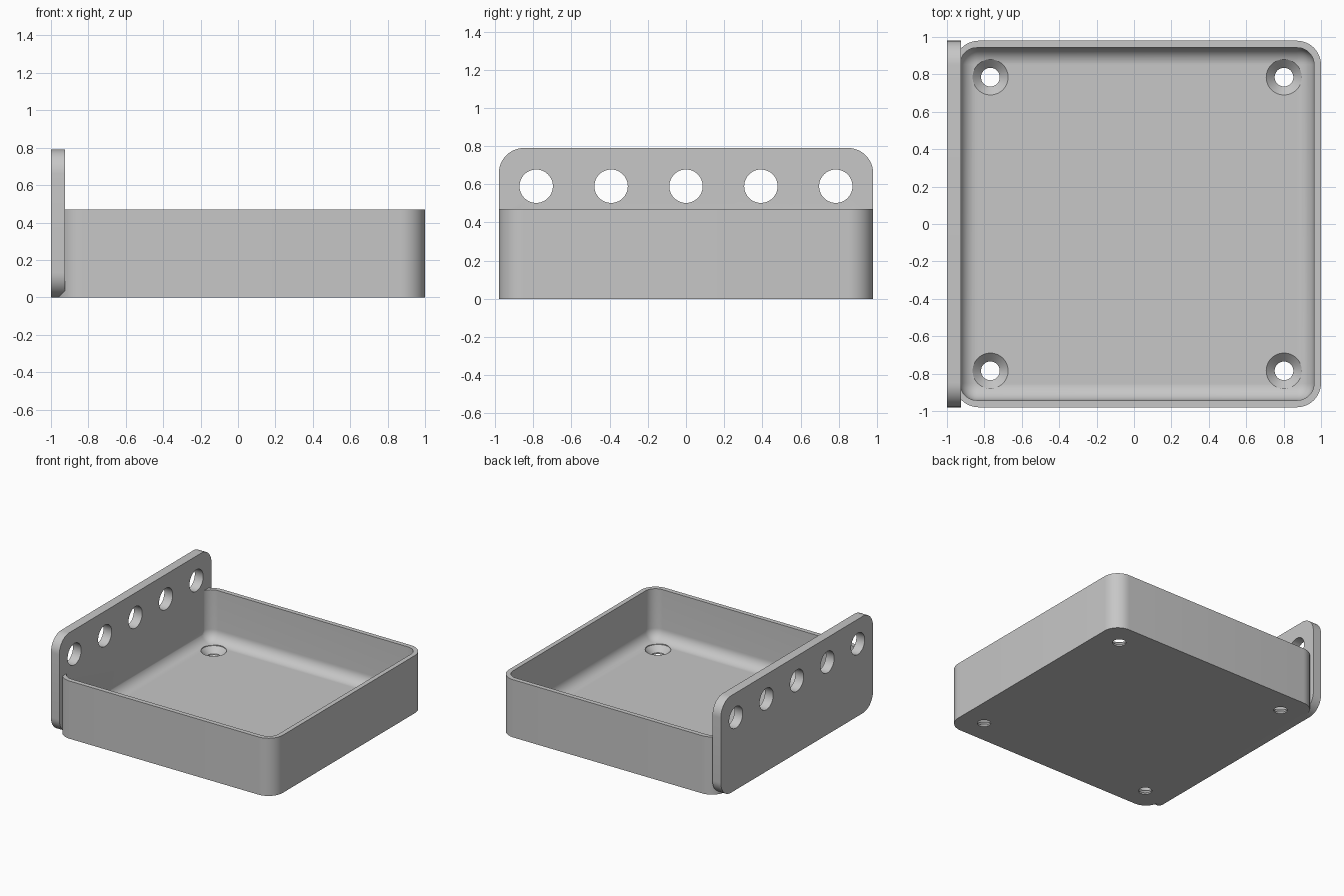
import bpy
import bmesh
import math
from mathutils import Matrix

default = bpy.data.objects.get("Cube")
if default:
    bpy.data.objects.remove(default, do_unlink=True)

grey = bpy.data.materials.new("light grey")
grey.use_nodes = True
colour = (0.57, 0.57, 0.57, 1)
grey.diffuse_color = colour
grey.node_tree.nodes["Principled BSDF"].inputs["Base Color"].default_value = colour


def finish(bm, name):
    bmesh.ops.recalc_face_normals(bm, faces=bm.faces)
    mesh = bpy.data.meshes.new(name)
    bm.to_mesh(mesh)
    bm.free()
    mesh.materials.append(grey)
    obj = bpy.data.objects.new(name, mesh)
    bpy.context.collection.objects.link(obj)
    return obj


def rounded_box(name, low, high, radius, choose, segments=12):
    """Box from low to high, with the edges picked by choose rounded."""
    bm = bmesh.new()
    bmesh.ops.create_cube(bm, size=1)
    for v in bm.verts:
        v.co = [a if c < 0 else b for c, a, b in zip(v.co, low, high)]
    edges = [e for e in bm.edges if choose(*(e.verts[0].co), *(e.verts[1].co))]
    bmesh.ops.bevel(bm, geom=edges, offset=radius, segments=segments,
                    profile=0.5, affect='EDGES', clamp_overlap=True)
    return finish(bm, name)


def spun_cutter(name, profile, matrix, sides=48):
    """Stack of rings, given as (radius, height), closed at both ends."""
    bm = bmesh.new()
    rings = [[bm.verts.new((r * math.cos(math.tau * i / sides),
                            r * math.sin(math.tau * i / sides), h))
              for i in range(sides)] for r, h in profile]
    for lower, upper in zip(rings, rings[1:]):
        for i in range(sides):
            j = (i + 1) % sides
            bm.faces.new((lower[i], lower[j], upper[j], upper[i]))
    bm.faces.new(rings[0])
    bm.faces.new(rings[-1])
    bm.transform(matrix)
    return finish(bm, name)


def combine(target, other, operation):
    mod = target.modifiers.new(operation.lower(), 'BOOLEAN')
    mod.object = other
    mod.operation = operation
    mod.solver = 'EXACT'
    bpy.context.view_layer.objects.active = target
    bpy.ops.object.modifier_apply(modifier=mod.name)
    bpy.data.objects.remove(other, do_unlink=True)


def upright(x1, y1, z1, x2, y2, z2):
    return x1 == x2 and y1 == y2


# Tray: upright corners rounded, then hollowed with a filleted cavity
RIM = 0.47
FLOOR = 0.06
tray = rounded_box("tray_with_mounting_plate", (-0.96, -0.98, 0), (1, 0.98, RIM),
                   0.13, upright)
cavity = rounded_box("cavity", (-0.93, -0.9425, FLOOR), (0.9625, 0.9425, 0.7), 0.09,
                     lambda x1, y1, z1, x2, y2, z2: min(z1, z2) < RIM)
combine(tray, cavity, 'DIFFERENCE')

# Mounting plate: the four corners rounded across its thickness
plate = rounded_box("mounting_plate", (-1, -0.98, 0), (-0.925, 0.98, 0.79), 0.13,
                    lambda x1, y1, z1, x2, y2, z2: y1 == y2 and z1 == z2)
combine(tray, plate, 'UNION')

# Row of round holes along the plate
for i in range(-2, 3):
    place = Matrix.Translation((-0.96, 0.3925 * i, 0.59)) @ Matrix.Rotation(math.pi / 2, 4, 'Y')
    combine(tray, spun_cutter("plate_hole", [(0.0875, -0.1), (0.0875, 0.1)], place),
            'DIFFERENCE')

# Countersunk screw holes near the floor corners
screw = [(0.05, -0.1), (0.05, 0.012), (0.095, FLOOR - 0.003), (0.095, 0.2)]
for x in (-0.768, 0.802):
    for y in (-0.785, 0.785):
        combine(tray, spun_cutter("screw_hole", screw, Matrix.Translation((x, y, 0))),
                'DIFFERENCE')

# Smooth curves, sharp edges
bpy.ops.object.select_all(action='DESELECT')
tray.select_set(True)
bpy.context.view_layer.objects.active = tray
bpy.ops.object.shade_smooth_by_angle(angle=math.radians(30))
